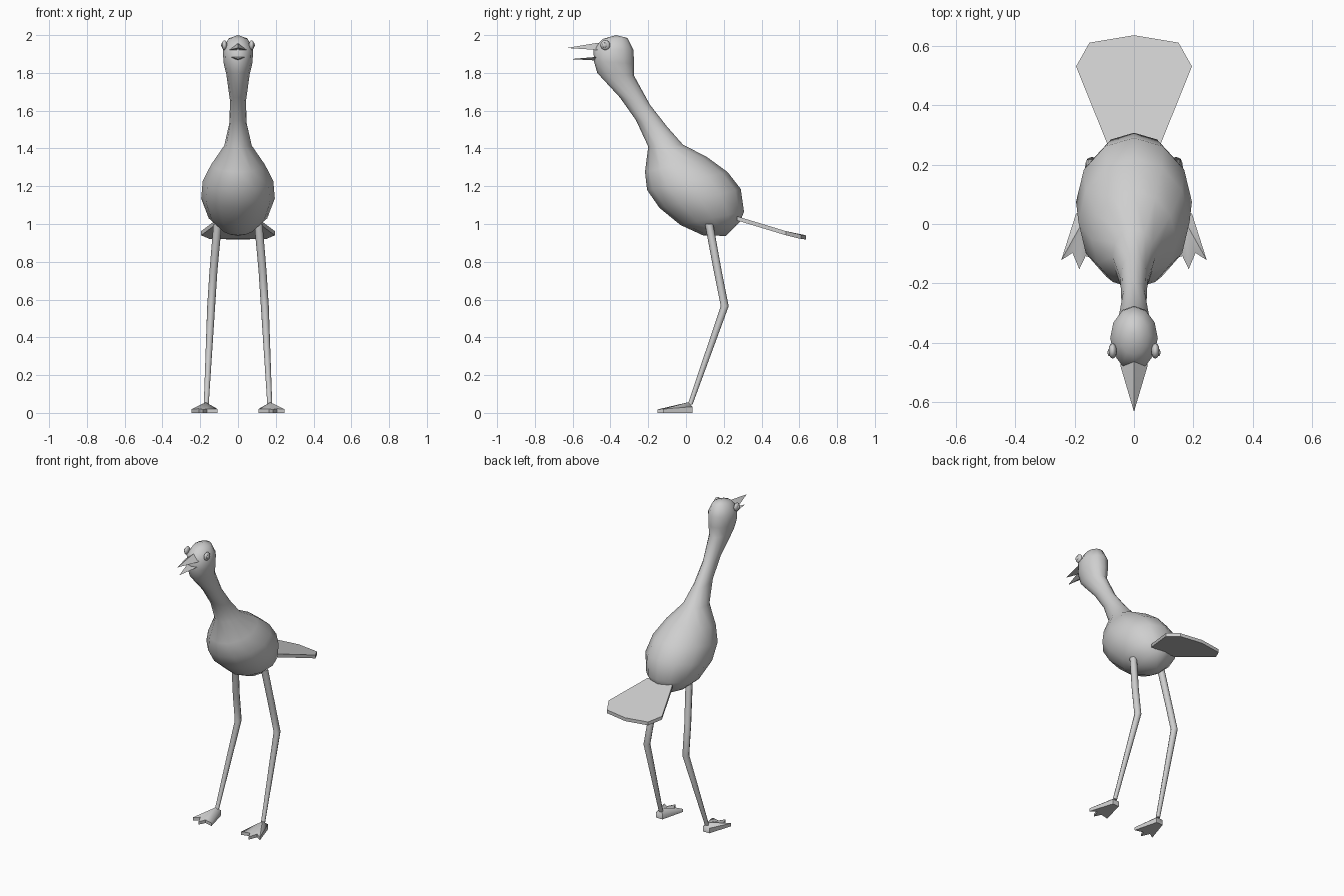
import bpy, bmesh, math
from mathutils import Vector

if "Cube" in bpy.data.objects:
    bpy.data.objects.remove(bpy.data.objects["Cube"])

grey = bpy.data.materials.new("plain_grey")
grey.use_nodes = True
colour = (0.62, 0.62, 0.62, 1)
grey.diffuse_color = colour
grey.node_tree.nodes["Principled BSDF"].inputs["Base Color"].default_value = colour


def finish(name, bm, sharp=50):
    bmesh.ops.recalc_face_normals(bm, faces=bm.faces)
    mesh = bpy.data.meshes.new(name)
    bm.to_mesh(mesh)
    bm.free()
    mesh.materials.append(grey)
    mesh.shade_smooth()
    mesh.set_sharp_from_angle(angle=math.radians(sharp))
    obj = bpy.data.objects.new(name, mesh)
    bpy.context.collection.objects.link(obj)
    return obj


def loft(name, rings, start=None, end=None, sharp=50):
    """Skin closed rings of points; ends are flat, or meet at a pole."""
    bm = bmesh.new()
    loops = [[bm.verts.new(p) for p in ring] for ring in rings]
    n = len(loops[0])
    for a, b in zip(loops, loops[1:]):
        for i in range(n):
            j = (i + 1) % n
            bm.faces.new((a[i], a[j], b[j], b[i]))
    for loop, pole in ((loops[0], start), (loops[-1], end)):
        if pole is None:
            bm.faces.new(loop)
        else:
            tip = bm.verts.new(pole)
            for i in range(n):
                bm.faces.new((loop[i], loop[(i + 1) % n], tip))
    return finish(name, bm, sharp)


def oval(front, back, half_width, sides):
    """Ring spanning two side-profile points (y, z), with a half width in x."""
    f, b = Vector((0, *front)), Vector((0, *back))
    mid, axis = (f + b) / 2, (f - b) / 2
    turns = [2 * math.pi * i / sides for i in range(sides)]
    return [mid + axis * math.cos(t) + Vector((half_width * math.sin(t), 0, 0))
            for t in turns]


# Head, neck and body as one skin: front point, back point, half width
sections = [
    ((-0.44, 1.98), (-0.31, 1.985), 0.05),
    ((-0.49, 1.93), (-0.278, 1.92), 0.08),
    ((-0.487, 1.86), (-0.275, 1.85), 0.077),
    ((-0.47, 1.80), (-0.275, 1.785), 0.062),
    ((-0.35, 1.67), (-0.19, 1.63), 0.042),
    ((-0.265, 1.55), (-0.10, 1.515), 0.046),
    ((-0.20, 1.41), (-0.016, 1.42), 0.073),
    ((-0.217, 1.275), (0.11, 1.355), 0.142),
    ((-0.206, 1.18), (0.22, 1.275), 0.187),
    ((-0.14, 1.085), (0.29, 1.185), 0.195),
    ((-0.03, 0.995), (0.307, 1.065), 0.155),
    ((0.09, 0.94), (0.285, 1.01), 0.085),
]
loft("body_neck_and_head", [oval(f, b, w, 12) for f, b, w in sections],
     start=(0, -0.37, 2.0), end=(0, 0.21, 0.937), sharp=75)


# Open beak: triangular wedges running to a tip
def beak(name, half_width, side_z, ridge_z, tip):
    rings = [[(-half_width, y, side_z), (half_width, y, side_z), (0, y, ridge_z)]
             for y in (-0.42, -0.48)]
    loft(name, rings, end=tip)


beak("upper_beak", 0.045, 1.922, 1.957, (0, -0.632, 1.932))
beak("lower_beak", 0.036, 1.884, 1.866, (0, -0.612, 1.873))

# Fan tail: sloping plate, slightly arched across
half = [(0.09, 0.27), (0.195, 0.53), (0.15, 0.61)]
outline = half + [(0, 0.635)] + [(-x, y) for x, y in reversed(half)]


def tail_layer(drop):
    return [(x, y, 1.118 - 0.28 * y - 0.2 * x * x - drop) for x, y in outline]


loft("tail", [tail_layer(0), tail_layer(0.022)])

# Legs, feet and eyes, once for each side
for side, s in (("left", 1), ("right", -1)):
    joints = [((0.108, 0.122, 1.0), 0.022), ((0.13, 0.168, 0.75), 0.021),
              ((0.142, 0.205, 0.565), 0.021), ((0.168, 0.022, 0.045), 0.013)]
    rings = []
    for (x, y, z), r in joints:
        turns = [2 * math.pi * i / 8 for i in range(8)]
        rings.append([(s * x + r * math.cos(t), y + r * math.sin(t), z) for t in turns])
    loft(side + "_leg", rings)

    # Webbed foot with three pointed toes
    toes = [(0.195, 0.035), (0.245, -0.122), (0.207, -0.097), (0.184, -0.152),
            (0.163, -0.108), (0.108, -0.122), (0.148, 0.035)]
    sole = [(s * x, y, 0) for x, y in toes]
    rim = [(s * x, y, 0.03 + 0.08 * y) for x, y in toes]
    loft(side + "_foot", [sole, rim], end=(s * 0.171, 0.01, 0.056))

    # Eyeball with a small raised pupil
    for part, x, y, r, depth in (("eye", 0.072, -0.427, 0.026, 0.014),
                                 ("pupil", 0.083, -0.432, 0.013, 0.006)):
        bm = bmesh.new()
        bmesh.ops.create_uvsphere(bm, u_segments=12, v_segments=8, radius=1)
        for v in bm.verts:
            v.co = (s * x + v.co.x * depth, y + v.co.y * r, 1.947 + v.co.z * r)
        finish(side + "_" + part, bm, 75)
